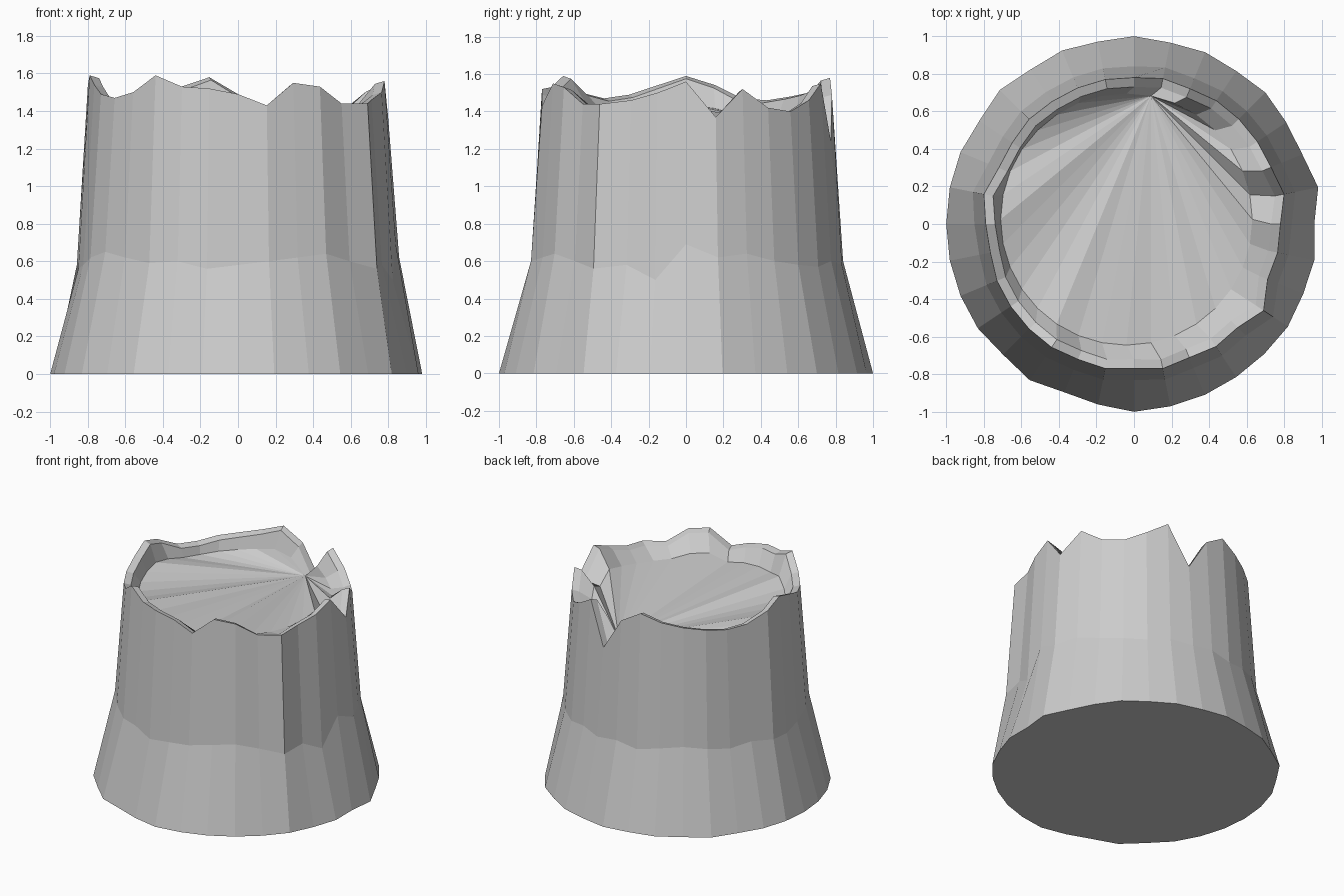
import bpy, bmesh
from math import cos, sin, tau

N = 32

# Radius at the flared foot, counter-clockwise from +x
foot_r = [.96, 1, .97, .975, .99, .98, .99, .985, 1, .99, 1, .99, 1.01, .99, 1, 1,
          1, 1, 1, 1, .985, 1, .97, .98, 1, .99, .985, .98, .98, .985, .975, .98]
# Height of the bend between the foot and the trunk
bend_z = [.69, .62, .64, .60, .58, .57, .60, .58, .60, .57, .60, .62, .60, .58, .60, .58,
          .56, .58, .62, .65, .62, .59, .60, .56, .58, .60, .62, .64, .60, .56, .58, .50]
# Broken rim: (radius, height)
rim = [(.78, 1.56), (.815, 1.37), (.79, 1.52), (.79, 1.42), (.79, 1.40), (.79, 1.46), (.78, 1.55), (.79, 1.24),
       (.78, 1.49), (.785, 1.58), (.785, 1.53), (.785, 1.50), (.79, 1.48), (.78, 1.46), (.78, 1.47), (.815, 1.54),
       (.79, 1.59), (.78, 1.54), (.79, 1.49), (.79, 1.47), (.79, 1.50), (.79, 1.59), (.78, 1.53), (.785, 1.52),
       (.77, 1.49), (.785, 1.43), (.77, 1.55), (.785, 1.53), (.78, 1.44), (.83, 1.44), (.77, 1.46), (.78, 1.50)]

bm = bmesh.new()


def ring(radius, height, cx=0, cy=0):
    return [bm.verts.new((cx + radius(i) * cos(i * tau / N),
                          cy + radius(i) * sin(i * tau / N), height(i))) for i in range(N)]


def bridge(a, b):
    for i in range(N):
        j = (i + 1) % N
        bm.faces.new((a[i], a[j], b[j], b[i]))


# Foot, bend, outer rim, bark lip and sunken wood edge
foot = ring(lambda i: foot_r[i], lambda i: 0)
bend = ring(lambda i: rim[i][0] + .06, lambda i: bend_z[i])
outer = ring(lambda i: rim[i][0], lambda i: rim[i][1])
lip = ring(lambda i: rim[i][0] - .05, lambda i: rim[i][1] - .015)
wood = ring(lambda i: .67, lambda i: 1.40 + .4 * (rim[i][1] - 1.5), -.04, .025)
for lower, upper in ((foot, bend), (bend, outer), (outer, lip), (lip, wood)):
    bridge(lower, upper)

# Underside, and the wood surface fanned from its lowest corner
bm.faces.new(foot[::-1])
fan = wood[7:] + wood[:7]
for a, b in zip(fan[1:], fan[2:]):
    bm.faces.new((fan[0], a, b))

bmesh.ops.recalc_face_normals(bm, faces=bm.faces)
mesh = bpy.data.meshes.new("tree_stump")
bm.to_mesh(mesh)
bm.free()
bpy.context.collection.objects.link(bpy.data.objects.new("tree_stump", mesh))
